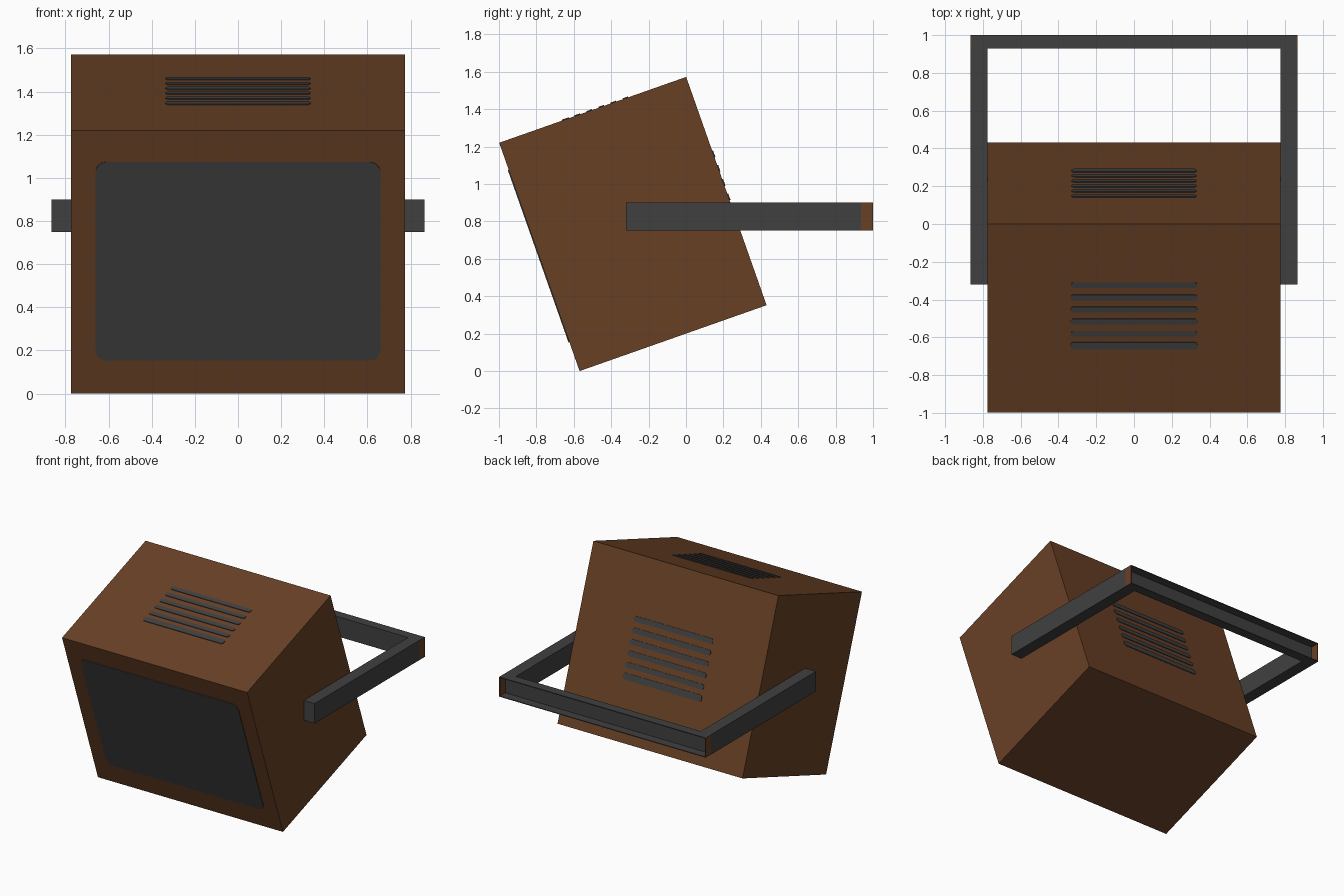
import bpy, bmesh, math
from mathutils import Matrix, Vector

if "Cube" in bpy.data.objects:
    bpy.data.objects.remove(bpy.data.objects["Cube"])


def material(name, rgb):
    m = bpy.data.materials.new(name)
    m.diffuse_color = (*rgb, 1)
    m.use_nodes = True
    m.node_tree.nodes["Principled BSDF"].inputs["Base Color"].default_value = m.diffuse_color
    return m


BROWN = material("brown wood", (0.138, 0.051, 0.0185))
GREY = material("dark grey", (0.051, 0.051, 0.051))

HX, HY, HZ = 0.775, 0.53, 0.647          # half sizes of the cabinet
TILT = Matrix.Translation((0, -0.284, 0.786)) @ Matrix.Rotation(math.radians(19.4), 4, 'X')


def finish(name, bm, mat, matrix=Matrix()):
    bmesh.ops.recalc_face_normals(bm, faces=bm.faces)
    bm.transform(matrix)
    me = bpy.data.meshes.new(name)
    bm.to_mesh(me)
    bm.free()
    me.materials.append(mat)
    ob = bpy.data.objects.new(name, me)
    bpy.context.collection.objects.link(ob)
    return ob


def box(name, lo, hi, mat, matrix=Matrix()):
    lo, hi = Vector(lo), Vector(hi)
    bm = bmesh.new()
    bmesh.ops.create_cube(bm, size=1)
    size = Matrix.Diagonal((*(hi - lo), 1))
    return finish(name, bm, mat, matrix @ Matrix.Translation((lo + hi) / 2) @ size)


def plate(name, w, h, r, matrix, t=0.005):
    """Thin rounded rectangle facing local +z, sitting on the surface."""
    bm = bmesh.new()
    verts = []
    for k, (sx, sy) in enumerate(((1, 1), (-1, 1), (-1, -1), (1, -1))):
        for i in range(5):
            a = math.pi / 2 * (k + i / 4.0001)
            verts.append(bm.verts.new((sx * (w / 2 - r) + r * math.cos(a),
                                       sy * (h / 2 - r) + r * math.sin(a), 0)))
    face = bm.faces.new(verts)
    top = bmesh.ops.extrude_face_region(bm, geom=[face])
    moved = [v for v in top["geom"] if isinstance(v, bmesh.types.BMVert)]
    bmesh.ops.translate(bm, verts=moved, vec=(0, 0, t))
    bmesh.ops.remove_doubles(bm, verts=bm.verts, dist=1e-5)
    return finish(name, bm, GREY, TILT @ matrix)


# Tilted cabinet
box("cabinet", (-HX, -HY, -HZ), (HX, HY, HZ), BROWN, TILT)

# Screen on the front face
plate("screen", 1.32, 0.975, 0.05,
      Matrix.Translation((0, -HY, 0.005)) @ Matrix.Rotation(math.pi / 2, 4, 'X'))

# Six vent slots on the top and six on the back; the last one is thicker
for i in range(6):
    extra = 0.01 if i == 5 else 0
    plate("top_vent", 0.67, 0.031 + extra, 0.0145,
          Matrix.Translation((0, 0.186 - 0.068 * i, HZ)))
    plate("back_vent", 0.66, 0.038 + extra, 0.018,
          Matrix.Translation((0, HY, 0.21 - 0.081 * i)) @ Matrix.Rotation(-math.pi / 2, 4, 'X'))

# Bracket: side arms, and a rear channel open to the back with brown end caps
Z0, Z1, XO, YI = 0.75, 0.90, 0.865, 0.935
for s in (-1, 1):
    a, b = sorted((s * HX, s * XO))
    box("bracket_arm", (a, -0.32, Z0), (b, YI, Z1), GREY)
    a, b = sorted((s * (XO - 0.006), s * XO))
    box("bracket_end_cap", (a, YI, Z0), (b, 1, Z1), BROWN)
XC = XO - 0.006
box("bracket_rear_wall", (-HX, YI - 0.006, Z0), (HX, YI, Z1), GREY)
box("bracket_top_flange", (-XC, YI, Z1 - 0.006), (XC, 1, Z1), GREY)
box("bracket_bottom_flange", (-XC, YI, Z0), (XC, 1, Z0 + 0.006), GREY)
